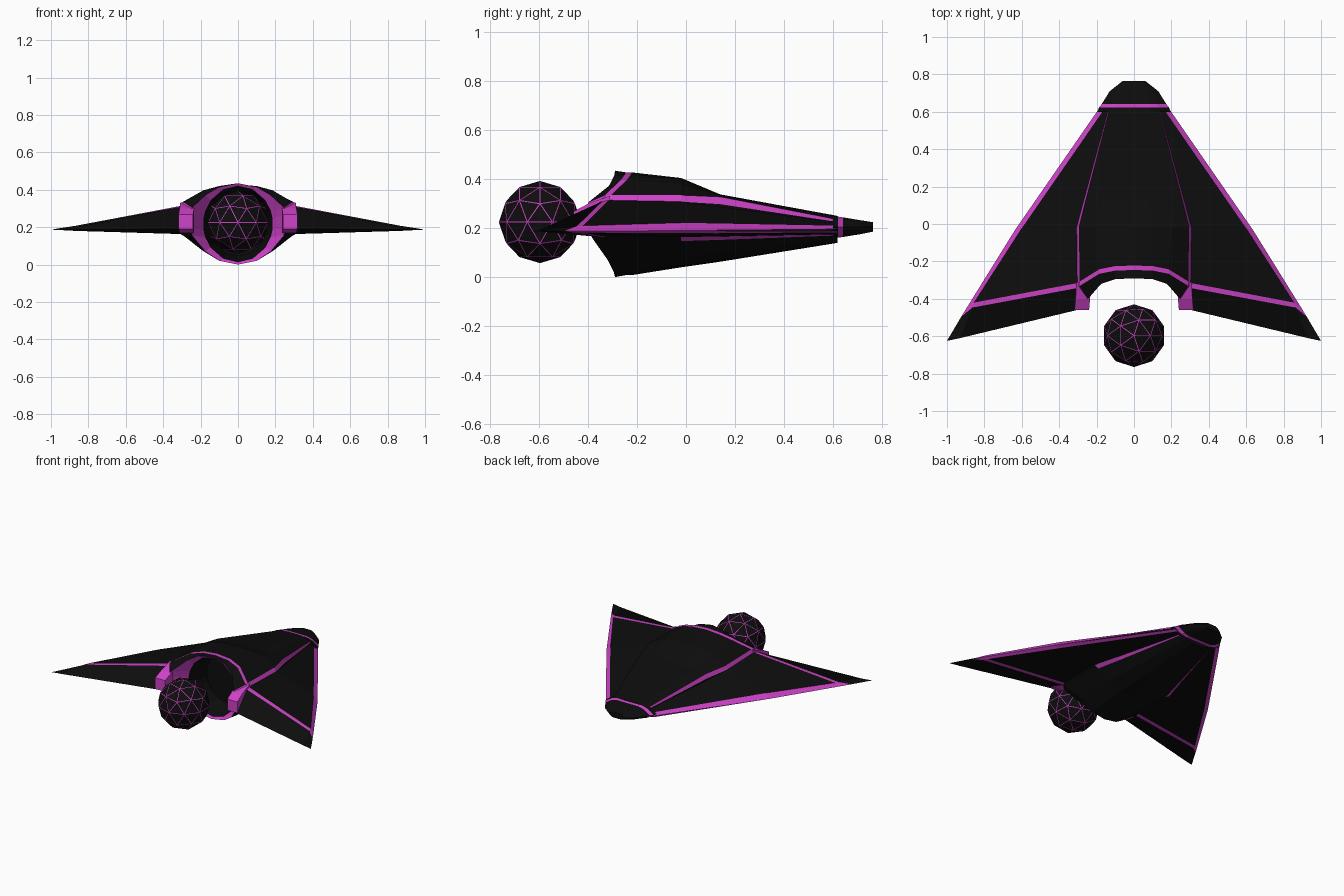
import bpy, bmesh, math
from mathutils import Vector

if "Cube" in bpy.data.objects:
    bpy.data.objects.remove(bpy.data.objects["Cube"])


def material(name, rgb):
    m = bpy.data.materials.new(name)
    m.diffuse_color = (*rgb, 1)
    m.use_nodes = True
    m.node_tree.nodes["Principled BSDF"].inputs["Base Color"].default_value = m.diffuse_color
    return m


BLACK = material("hull black", (0.004, 0.004, 0.004))
PINK = material("neon magenta", (0.62, 0.055, 0.58))


def finish(bm, name):
    bmesh.ops.remove_doubles(bm, verts=bm.verts[:], dist=1e-5)
    bmesh.ops.recalc_face_normals(bm, faces=bm.faces[:])
    me = bpy.data.meshes.new(name)
    bm.to_mesh(me)
    bm.free()
    ob = bpy.data.objects.new(name, me)
    me.materials.append(BLACK)
    me.materials.append(PINK)
    bpy.context.collection.objects.link(ob)
    return ob


def loft(name, halves, is_pink):
    """Skin half sections (top centre to bottom centre), mirrored in x."""
    bm = bmesh.new()
    n = len(halves[0])
    rings = []
    for half in halves:
        pts = half + [(-x, y, z) for x, y, z in half[-2:0:-1]]
        rings.append([bm.verts.new(p) for p in pts])
    total = 2 * n - 2
    for j in range(len(rings) - 1):
        for i in range(total):
            k = (i + 1) % total
            f = bm.faces.new((rings[j][i], rings[j][k], rings[j + 1][k], rings[j + 1][i]))
            side = i if i < n - 1 else total - 1 - i
            f.material_index = int(is_pink(j, side))
    bm.faces.new(rings[0])
    bm.faces.new(rings[-1])
    return finish(bm, name)


def section(y, xz, sweep=None):
    return [(x, y - (sweep[i] if sweep else 0), z) for i, (x, z) in enumerate(xz)]


# Fuselage: lofted sections from nose to engine opening
front = section(0.62, [(0, .25), (.04, .25), (.075, .247), (.13, .235), (.134, .225),
                       (.134, .18), (.125, .17), (.09, .155), (.04, .142), (0, .14)])
middle = section(0.14, [(0, .338), (.075, .338), (.165, .335), (.255, .328), (.265, .298),
                        (.262, .167), (.24, .152), (.17, .10), (.09, .067), (0, .063)])
canopy = section(-0.02, [(0, .405), (.1, .402), (.2, .382), (.295, .335), (.307, .308),
                         (.307, .163), (.28, .147), (.2, .09), (.1, .047), (0, .04)])
sweep = [0, .003, .02, .085, .085, .085, .085, .035, .005, 0]
belt_xz = [(0, .428), (.1, .42), (.185, .397), (.29, .335), (.307, .308),
           (.305, .165), (.285, .15), (.19, .075), (.1, .02), (0, .008)]
belt = section(-0.222, belt_xz, sweep)
belt_back = section(-0.246, belt_xz, sweep)
tail = section(-0.29, [(0, .435), (.1, .415), (.172, .373), (.245, .305), (.255, .27),
                       (.255, .19), (.245, .155), (.175, .07), (.1, .02), (0, 0)],
               [0, .003, .025, .11, .12, .11, .09, .03, .005, 0])


def bowl(y, r):
    angles = [math.radians(a) for a in (0, 25, 52, 70, 82, 98, 110, 128, 155, 180)]
    return [(r * .92 * math.sin(a), y, .217 + r * math.cos(a)) for a in angles]


def fuselage_pink(j, i):
    if j == 5:                                  # rim round the engine opening
        return True
    if j > 5:
        return False
    return i == 3 or (i == 5 and j < 2) or (j == 3 and i < 3)


loft("fuselage", [front, middle, canopy, belt, belt_back, tail,
                  bowl(-.28, .203), bowl(-.12, .17)], fuselage_pink)

# Nose cap with a coloured band
unit = [(0, 1), (.5, 1), (.72, .75), (1, 0), (.72, -.75), (.5, -1), (0, -1)]
stations = [(.60, .195, .044, .205), (.622, .188, .043, .204), (.642, .172, .040, .204),
            (.71, .13, .029, .204), (.765, .06, .019, .205)]
loft("nose_cap", [section(y, [(x * w, c + z * h) for x, z in unit]) for y, w, h, c in stations],
     lambda j, i: j == 1)

# Wings: rows front to back, each as root, inner edge, leading edge (x, y, top z, bottom z)
ROWS = [
    [(.125, .62, .226, .175), (.155, .62, .21, .183), (.185, .62, .196, .188)],
    [(.30, -.02, .31, .163), (.598, -.02, .222, .178), (.635, -.03, .19, .19)],
    [(.30, -.315, .315, .163), (.855, -.42, .21, .18), (.905, -.465, .188, .188)],
    [(.30, -.342, .31, .163), (.865, -.447, .208, .18), (.925, -.498, .188, .188)],
    [(.305, -.46, .19, .19), (.93, -.61, .187, .187), (1, -.625, .187, .187)],
]


def wing(name, s):
    bm = bmesh.new()
    for level in (2, 3):
        g = [[bm.verts.new((s * p[0], p[1], p[level])) for p in row] for row in ROWS]
        for j in range(4):
            for i in range(2):
                f = bm.faces.new((g[j][i], g[j][i + 1], g[j + 1][i + 1], g[j + 1][i]))
                f.material_index = int(j == 2 or (i == 1 and j < 3))
    bmesh.ops.remove_doubles(bm, verts=bm.verts[:], dist=1e-5)
    bmesh.ops.holes_fill(bm, edges=[e for e in bm.edges if e.is_boundary], sides=0)
    finish(bm, name)


# Tapered thruster block at each wing root
def thruster(name, s):
    bm = bmesh.new()
    for y, x0, x1, z0, z1 in ((-.31, .25, .308, .168, .333), (-.40, .235, .312, .17, .30),
                              (-.46, .24, .318, .19, .268)):
        for x in (x0, x1):
            for z in (z0, z1):
                bm.verts.new((s * x, y, z))
    bmesh.ops.convex_hull(bm, input=bm.verts[:])
    for f in bm.faces:
        f.material_index = 1
    finish(bm, name)


for side, s in (("right", 1), ("left", -1)):
    wing(side + "_wing", s)
    thruster(side + "_thruster", s)

# Faceted energy ball with coloured seams along its edges
bm = bmesh.new()
bmesh.ops.create_icosphere(bm, subdivisions=2, radius=.168)
bmesh.ops.translate(bm, verts=bm.verts[:], vec=Vector((0, -.597, .225)))
rim = bmesh.ops.inset_individual(bm, faces=bm.faces[:], thickness=.004)
for f in rim["faces"]:
    f.material_index = 1
finish(bm, "energy_ball")
